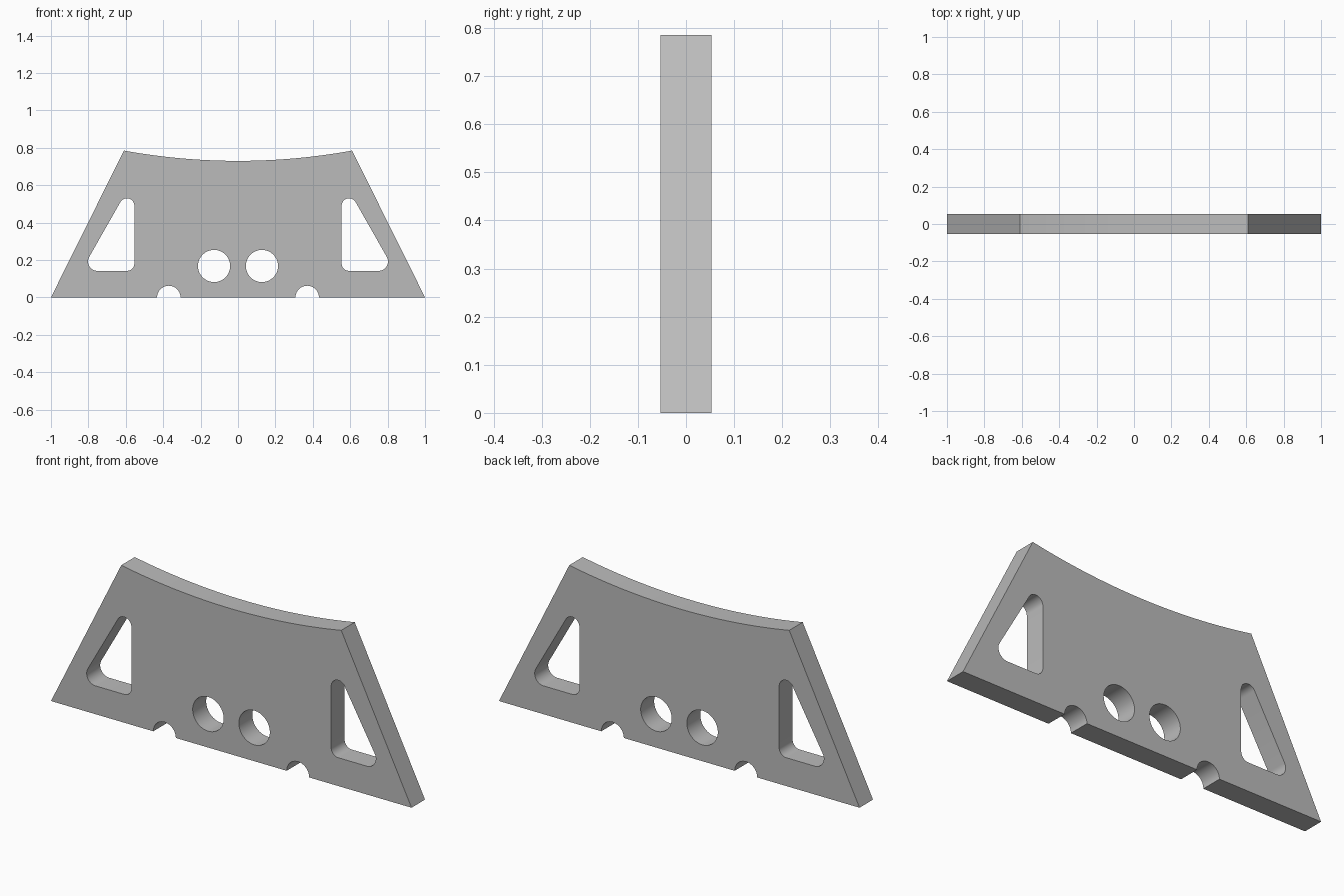
import bpy, bmesh
from math import radians, cos, sin, asin, degrees
from mathutils import Matrix

cube = bpy.data.objects.get("Cube")
if cube:
    bpy.data.objects.remove(cube, do_unlink=True)

HALF_DEPTH = 0.0535


def arc(cx, cz, r, start, end, steps):
    """Points along an arc, angles in degrees."""
    angles = [radians(start + (end - start) * i / steps) for i in range(steps + 1)]
    return [(cx + r * cos(a), cz + r * sin(a)) for a in angles]


def mirrored(points):
    return [(-x, z) for x, z in reversed(points)]


# Outer outline: flat foot with two half-round notches, slanted ends, dished top
dish_r, dish_z, top_x = 3.41, 4.14, 0.61
sweep = degrees(asin(top_x / dish_r))
notch = arc(0.37, 0, 0.0625, 180, 0, 24)
outline = [(-1, 0)] + mirrored(notch) + notch + [(1, 0)]
outline += arc(0, dish_z, dish_r, 270 + sweep, 270 - sweep, 40)

# Through holes: rounded triangular windows and a pair of round bores
window = (arc(0.594, 0.49, 0.04, 30, 180, 16)
          + arc(0.594, 0.182, 0.04, 180, 270, 10)
          + arc(0.752, 0.192, 0.05, 270, 390, 14))
bore = arc(0.128, 0.168, 0.086, 0, 360, 64)[:-1]
loops = [outline, window, mirrored(window), bore, mirrored(bore)]

# Filled flat profile, extruded to the plate thickness
curve = bpy.data.curves.new("plate_profile", "CURVE")
curve.dimensions = "2D"
curve.fill_mode = "BOTH"
curve.extrude = HALF_DEPTH
for loop in loops:
    spline = curve.splines.new("POLY")
    spline.points.add(len(loop) - 1)
    for point, (x, z) in zip(spline.points, loop):
        point.co = (x, z, 0, 1)
    spline.use_cyclic_u = True
profile = bpy.data.objects.new("plate_profile", curve)
bpy.context.collection.objects.link(profile)
bpy.context.view_layer.update()

# Turn into a welded mesh standing upright
evaluated = profile.evaluated_get(bpy.context.evaluated_depsgraph_get())
mesh = bpy.data.meshes.new_from_object(evaluated)
bpy.data.objects.remove(profile, do_unlink=True)
mesh.name = "support_plate"
mesh.transform(Matrix.Rotation(radians(90), 4, "X"))
bm = bmesh.new()
bm.from_mesh(mesh)
bmesh.ops.remove_doubles(bm, verts=bm.verts, dist=0.0001)
bmesh.ops.recalc_face_normals(bm, faces=bm.faces)
bm.to_mesh(mesh)
bm.free()

# Plain grey finish
grey = bpy.data.materials.new("plain_grey")
grey.use_nodes = True
colour = (0.5, 0.5, 0.5, 1)
grey.diffuse_color = colour
grey.node_tree.nodes["Principled BSDF"].inputs["Base Color"].default_value = colour
mesh.materials.clear()
mesh.materials.append(grey)

plate = bpy.data.objects.new("support_plate", mesh)
bpy.context.collection.objects.link(plate)
bpy.ops.object.select_all(action="DESELECT")
plate.select_set(True)
bpy.context.view_layer.objects.active = plate
bpy.ops.object.shade_smooth_by_angle(angle=radians(30))
